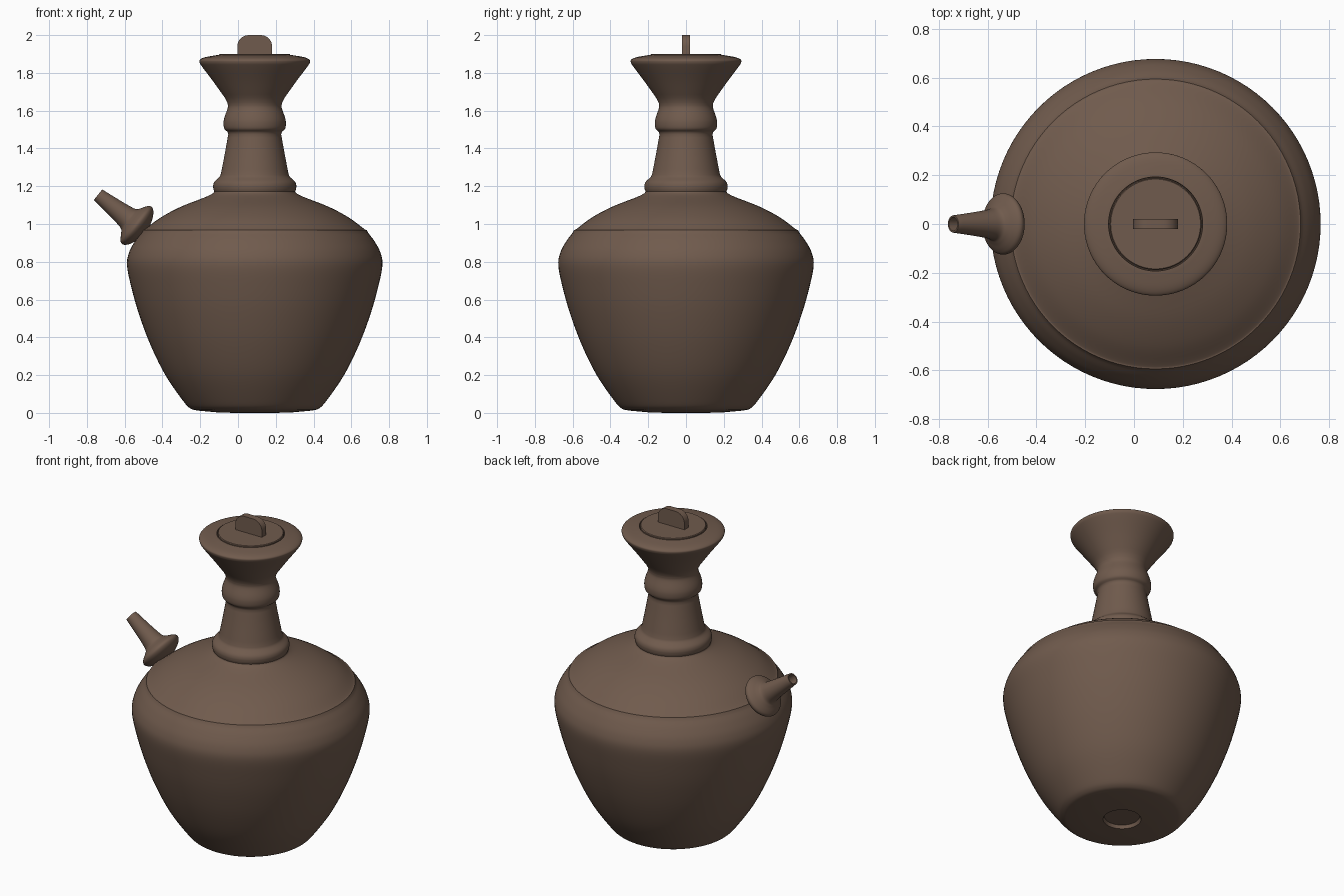
import bpy, bmesh, math
from mathutils import Vector, Matrix

if "Cube" in bpy.data.objects:
    bpy.data.objects.remove(bpy.data.objects["Cube"])

AXIS_X = 0.0885  # centre line of the vessel

clay = bpy.data.materials.new("brown clay")
clay.diffuse_color = (0.162, 0.104, 0.074, 1)
clay.use_nodes = True
clay.node_tree.nodes["Principled BSDF"].inputs["Base Color"].default_value = clay.diffuse_color


def spline(pts, n=5):
    """Catmull-Rom curve through the profile points."""
    p = [Vector(q) for q in pts]
    p = [2 * p[0] - p[1]] + p + [2 * p[-1] - p[-2]]
    out = []
    for i in range(1, len(p) - 2):
        a, b, c, d = p[i - 1:i + 3]
        for k in range(n):
            t = k / n
            out.append(0.5 * (2 * b + (c - a) * t + (2 * a - 5 * b + 4 * c - d) * t ** 2
                              + (3 * b - a - 3 * c + d) * t ** 3))
    return out + [p[-2]]


def finish(name, bm, angle=35):
    bmesh.ops.recalc_face_normals(bm, faces=bm.faces)
    me = bpy.data.meshes.new(name)
    bm.to_mesh(me)
    bm.free()
    me.materials.append(clay)
    ob = bpy.data.objects.new(name, me)
    bpy.context.collection.objects.link(ob)
    bpy.ops.object.select_all(action='DESELECT')
    ob.select_set(True)
    bpy.context.view_layer.objects.active = ob
    bpy.ops.object.shade_smooth_by_angle(angle=math.radians(angle))
    return ob


def lathe(name, profile, sides, matrix):
    """Turn an (r, z) profile around z; points with r = 0 become poles."""
    bm = bmesh.new()
    vs = [bm.verts.new((r, 0, z)) for r, z in profile]
    es = [bm.edges.new(pair) for pair in zip(vs, vs[1:])]
    bmesh.ops.spin(bm, geom=vs + es, cent=(0, 0, 0), axis=(0, 0, 1),
                   angle=2 * math.pi, steps=sides, use_merge=False)
    bmesh.ops.remove_doubles(bm, verts=bm.verts, dist=1e-5)
    bmesh.ops.transform(bm, matrix=matrix, verts=bm.verts)
    return finish(name, bm)


# vessel: base recess, belly, shoulder, collar, neck, ring and flared mouth
base = [(0, 0.02), (0.1, 0.02), (0.108, 0.0), (0.2, 0.003)]
belly = spline([(0.30, 0.012), (0.338, 0.022), (0.378, 0.062), (0.473, 0.2), (0.552, 0.36),
                (0.612, 0.52), (0.652, 0.66), (0.676, 0.78), (0.665, 0.85), (0.633, 0.91),
                (0.600, 0.954)])
shoulder = spline([(0.594, 0.967), (0.578, 0.975), (0.50, 1.033), (0.394, 1.090),
                   (0.262, 1.142), (0.222, 1.162), (0.214, 1.172)])
collar = spline([(0.219, 1.185), (0.220, 1.205), (0.212, 1.225), (0.186, 1.250), (0.178, 1.270)])
neck = spline([(0.174, 1.29), (0.156, 1.385), (0.140, 1.475)])
ring = spline([(0.144, 1.488), (0.161, 1.505), (0.165, 1.535), (0.160, 1.565), (0.143, 1.615),
               (0.144, 1.640)])
mouth = spline([(0.158, 1.668), (0.22, 1.755), (0.278, 1.832), (0.292, 1.855), (0.290, 1.870),
                (0.262, 1.883), (0.2, 1.894)])
top = [(0.193, 1.894), (0.191, 1.880), (0, 1.880)]
centre = Matrix.Translation((AXIS_X, 0, 0))
lathe("vessel", base + belly + shoulder + collar + neck + ring + mouth + top, 96, centre)

# lid: thin disc set into the mouth
lathe("lid", [(0, 1.875), (0.188, 1.875), (0.188, 1.897), (0.184, 1.901), (0, 1.901)], 96, centre)

# lid handle: upright tab with rounded upper corners
half, r, z0, z1 = 0.092, 0.06, 1.89, 2.0
arc = [(half - r + r * math.cos(a), z1 - r + r * math.sin(a))
       for a in (math.pi / 2 * k / 8 for k in range(9))]
outline = [(half, z0)] + arc + [(-x, z) for x, z in reversed(arc)] + [(-half, z0)]
bm = bmesh.new()
face = bm.faces.new([bm.verts.new((AXIS_X + x, -0.021, z)) for x, z in outline])
ext = bmesh.ops.extrude_face_region(bm, geom=[face])
bmesh.ops.translate(bm, vec=(0, 0.042, 0),
                    verts=[v for v in ext["geom"] if isinstance(v, bmesh.types.BMVert)])
finish("lid_handle", bm)

# spout: hollow tube with a knob-like foot, its profile running from the tip into the body
spout = [(0, 0.14), (0.026, 0.14), (0.028, 0.0), (0.035, 0.0)] + spline(
    [(0.036, 0.004), (0.046, 0.09), (0.056, 0.165), (0.065, 0.205), (0.082, 0.221),
     (0.106, 0.236), (0.122, 0.250), (0.125, 0.266), (0.112, 0.285), (0.085, 0.302),
     (0.05, 0.315), (0, 0.33)])
direction = Vector((0.785, 0, -0.62))
tilt = direction.to_track_quat('Z', 'Y').to_matrix().to_4x4()
lathe("spout", spout, 48, Matrix.Translation((-0.741, 0, 1.155)) @ tilt)
